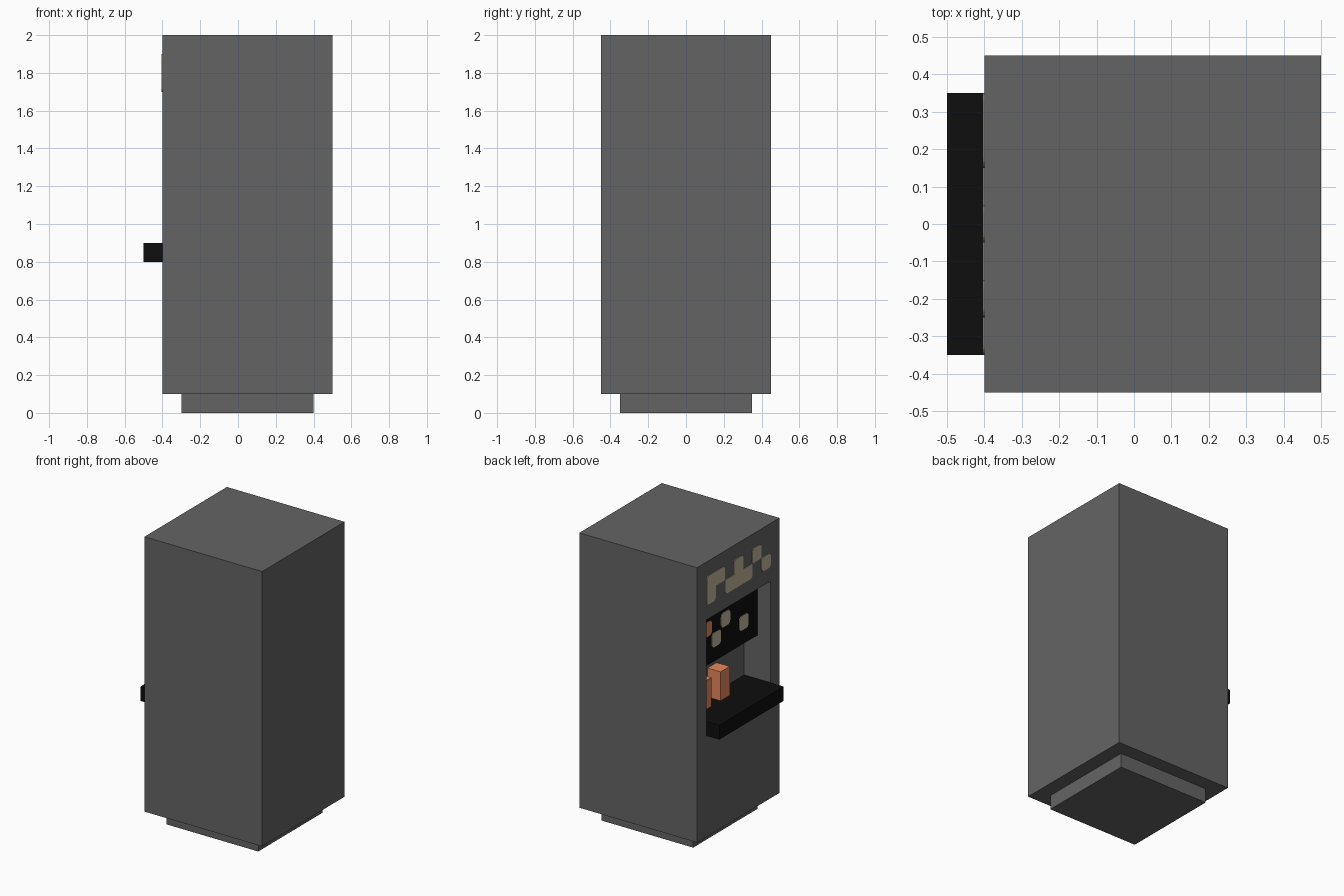
import bpy, bmesh
from math import cos, sin, pi

cube = bpy.data.objects.get("Cube")
if cube:
    bpy.data.objects.remove(cube, do_unlink=True)


def material(name, srgb):
    lin = [((c / 255 + 0.055) / 1.055) ** 2.4 if c > 10 else c / 255 / 12.92 for c in srgb]
    mat = bpy.data.materials.new(name)
    mat.use_nodes = True
    mat.diffuse_color = (*lin, 1)
    node = next(n for n in mat.node_tree.nodes if n.type == "BSDF_PRINCIPLED")
    node.inputs["Base Color"].default_value = (*lin, 1)
    return mat


GREY = material("grey", (100, 100, 100))
BLACK = material("black", (14, 14, 14))
BEIGE = material("beige", (192, 180, 157))
COPPER = material("copper", (228, 135, 92))


def add_object(name, bm, mat):
    bmesh.ops.recalc_face_normals(bm, faces=bm.faces)
    mesh = bpy.data.meshes.new(name)
    bm.to_mesh(mesh)
    bm.free()
    mesh.materials.append(mat)
    obj = bpy.data.objects.new(name, mesh)
    bpy.context.collection.objects.link(obj)
    return obj


def box(name, x, y, z, mat):
    """Box from (min, max) ranges on each axis."""
    bm = bmesh.new()
    bmesh.ops.create_cube(bm, size=1)
    for v in bm.verts:
        v.co = [r[0] + (c + 0.5) * (r[1] - r[0]) for c, r in zip(v.co, (x, y, z))]
    return add_object(name, bm, mat)


def tiles(name, rows, x, top, mat, cell=0.1, radius=0.025, thick=0.004):
    """Thin plate of joined square cells with rounded outer corners, facing -x."""
    filled = {(c, r) for r, row in enumerate(rows) for c, ch in enumerate(row) if ch == "#"}
    bm = bmesh.new()
    for c, r in filled:
        cy, cz = 0.35 - (c + 0.5) * cell, top - (r + 0.5) * cell
        points = []
        for k, (sy, sz) in enumerate(((1, 1), (-1, 1), (-1, -1), (1, -1))):
            around = {(c - sy, r), (c, r - sz), (c - sy, r - sz)}
            rad = 0 if around & filled else radius
            oy, oz = cy + sy * (cell / 2 - rad), cz + sz * (cell / 2 - rad)
            for i in range(5 if rad else 1):
                a = (k + i / 4) * pi / 2
                points.append((x, oy + rad * cos(a), oz + rad * sin(a)))
        bm.faces.new([bm.verts.new(p) for p in points])
    bmesh.ops.remove_doubles(bm, verts=bm.verts, dist=0.0001)
    out = bmesh.ops.extrude_face_region(bm, geom=bm.faces[:], use_keep_orig=True)
    for v in out["geom"]:
        if isinstance(v, bmesh.types.BMVert):
            v.co.x -= thick
    return add_object(name, bm, mat)


# Cabinet with a serving opening cut into one side
cabinet = box("cabinet", (-0.4, 0.5), (-0.45, 0.45), (0.1, 2), GREY)
cutter = box("opening_cutter", (-0.6, -0.2), (-0.35, 0.35), (0.8, 1.6), GREY)
cutter.hide_render = True
cut = cabinet.modifiers.new("opening", "BOOLEAN")
cut.operation, cut.solver, cut.object = "DIFFERENCE", "EXACT", cutter
bpy.context.view_layer.update()
result = bpy.data.meshes.new_from_object(
    cabinet.evaluated_get(bpy.context.evaluated_depsgraph_get()))
cabinet.modifiers.clear()
cabinet.data = result
bpy.data.objects.remove(cutter, do_unlink=True)

# Plinth, counter and screen
box("plinth", (-0.3, 0.4), (-0.35, 0.35), (0, 0.1), GREY)
box("counter", (-0.5, -0.2), (-0.35, 0.35), (0.8, 0.9), BLACK)
box("screen", (-0.3, -0.2), (-0.35, 0.35), (1.2, 1.6), BLACK)

# Control blocks standing on the counter
for name, y in (("control_middle", 0), ("control_side", 0.2)):
    box(name, (-0.3, -0.2), (y - 0.05, y + 0.05), (0.9, 1.1), COPPER)

# Painted sign and screen picture
tiles("sign", ("##.#.#.", "#.###.#"), -0.4, 1.9, BEIGE)
tiles("screen_player", (".#.....",), -0.3, 1.5, COPPER)
for name, rows in (("screen_dot_upper", ("...#...",)),
                   ("screen_dots_lower", (".......", "..#..#."))):
    tiles(name, rows, -0.3, 1.5, BEIGE)
